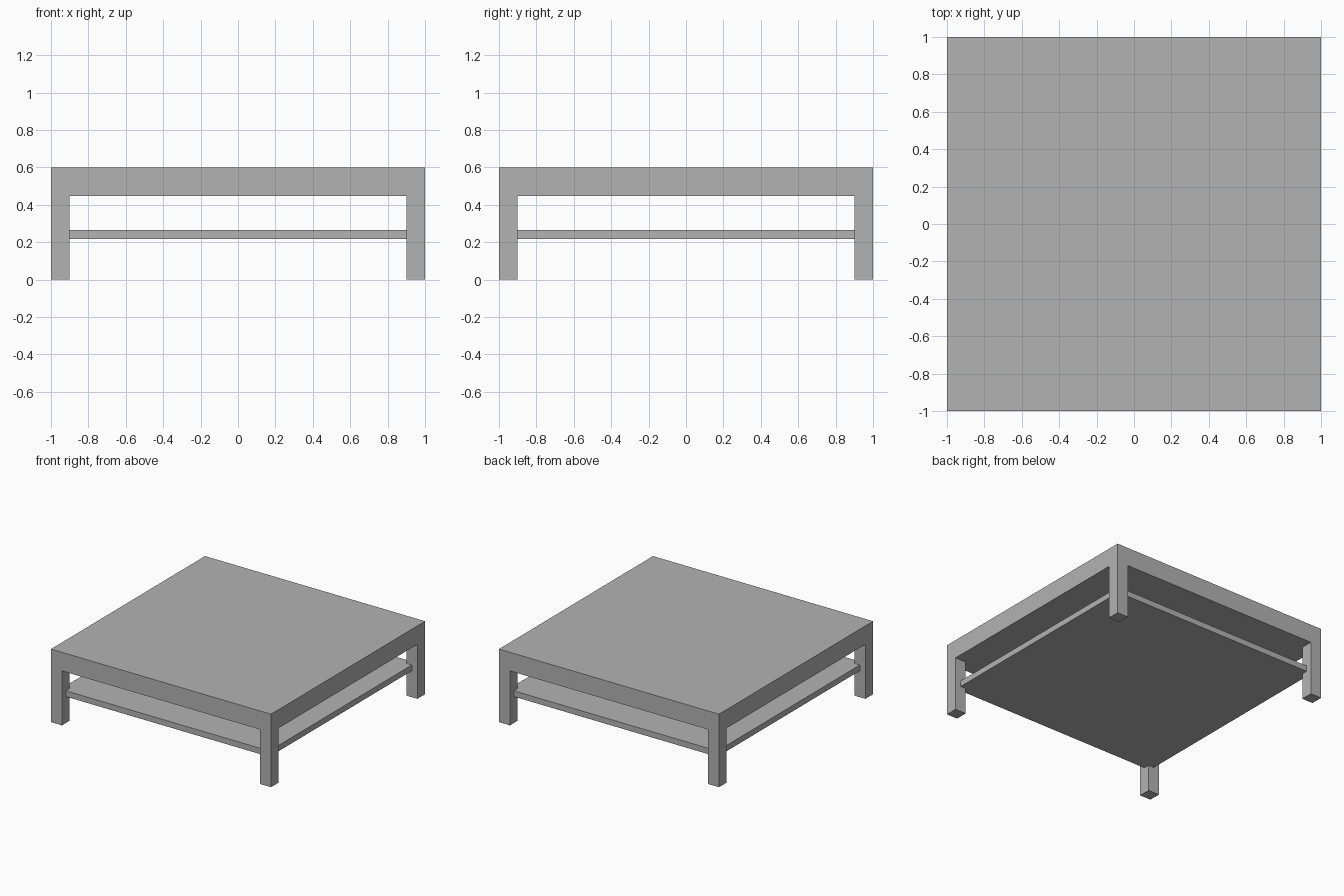
import bpy
import bmesh
from mathutils import Matrix, Vector

HALF = 1.0           # half width of the table
INNER = 0.9          # inner side of the legs
TOP, UNDER = 0.6, 0.447
SHELF_HALF, SHELF_LOW, SHELF_HIGH = 0.95, 0.217, 0.265

cube = bpy.data.objects.get("Cube")
if cube:
    bpy.data.objects.remove(cube, do_unlink=True)

grey = bpy.data.materials.new("plain_grey")
grey.use_nodes = True
colour = (0.45, 0.45, 0.45, 1)
grey.diffuse_color = colour
grey.node_tree.nodes["Principled BSDF"].inputs["Base Color"].default_value = colour


def slab(half, low, high):
    """Square block between two heights."""
    bm = bmesh.new()
    size = Matrix.Diagonal((2 * half, 2 * half, high - low, 1))
    place = Matrix.Translation((0, 0, (low + high) / 2))
    bmesh.ops.create_cube(bm, size=1, matrix=place @ size)
    return bm


def finish(bm, name):
    bmesh.ops.recalc_face_normals(bm, faces=bm.faces[:])
    mesh = bpy.data.meshes.new(name)
    bm.to_mesh(mesh)
    bm.free()
    mesh.materials.append(grey)
    obj = bpy.data.objects.new(name, mesh)
    bpy.context.collection.objects.link(obj)
    return obj


# Thick top with the four corner legs pulled down from its underside
bm = slab(HALF, UNDER, TOP)
for axis in (Vector((1, 0, 0)), Vector((0, 1, 0))):
    for side in (-1, 1):
        bmesh.ops.bisect_plane(bm, geom=bm.verts[:] + bm.edges[:] + bm.faces[:],
                               plane_co=axis * side * INNER, plane_no=axis)
bm.normal_update()
corners = []
for face in bm.faces:
    centre = face.calc_center_median()
    if face.normal.z < -0.5 and min(abs(centre.x), abs(centre.y)) > INNER:
        corners.append(face)
feet = bmesh.ops.extrude_discrete_faces(bm, faces=corners)["faces"]
for vert in {v for f in feet for v in f.verts}:
    vert.co.z = 0
bmesh.ops.remove_doubles(bm, verts=bm.verts[:], dist=0.0001)
bmesh.ops.dissolve_limit(bm, angle_limit=0.01, verts=bm.verts[:], edges=bm.edges[:])
finish(bm, "table_top_and_legs")

# Lower shelf, with its corners let into the legs
finish(slab(SHELF_HALF, SHELF_LOW, SHELF_HIGH), "lower_shelf")
